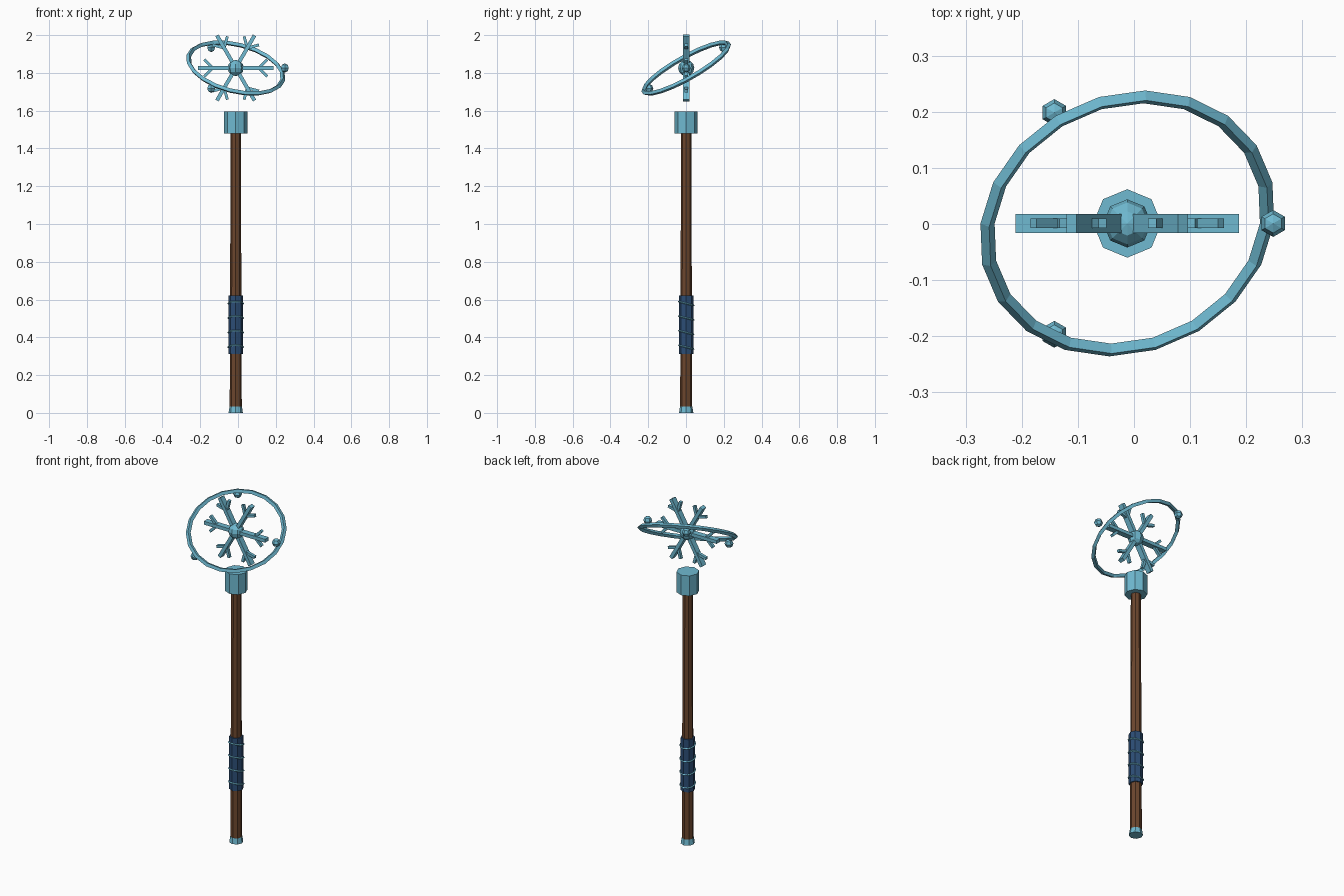
import bpy, bmesh
from math import pi, sin, cos, radians
from mathutils import Matrix, Vector

if "Cube" in bpy.data.objects:
    bpy.data.objects.remove(bpy.data.objects["Cube"], do_unlink=True)


def material(name, rgb):
    m = bpy.data.materials.new(name)
    m.use_nodes = True
    m.diffuse_color = (*rgb, 1)
    m.node_tree.nodes["Principled BSDF"].inputs["Base Color"].default_value = (*rgb, 1)
    return m


ICE = material("ice_blue", (0.16, 0.49, 0.64))
WOOD = material("brown_wood", (0.15, 0.062, 0.027))
WRAP = material("navy_wrap", (0.025, 0.075, 0.18))

AXIS = Vector((-0.012, 0.001, 0))
HEAD = AXIS + Vector((0, 0, 1.826))
TILT = 0.5


def finish(name, bm, mat, matrix):
    mesh = bpy.data.meshes.new(name)
    bm.to_mesh(mesh)
    bm.free()
    mesh.materials.append(mat)
    ob = bpy.data.objects.new(name, mesh)
    ob.matrix_world = matrix
    bpy.context.collection.objects.link(ob)
    return ob


def rod(name, mat, z0, z1, r0, r1):
    bm = bmesh.new()
    bmesh.ops.create_cone(bm, cap_ends=True, segments=8, radius1=r0, radius2=r1, depth=z1 - z0)
    finish(name, bm, mat, Matrix.Translation(AXIS + Vector((0, 0, (z0 + z1) / 2))))


def ball(name, centre, r, segments, rings):
    bm = bmesh.new()
    bmesh.ops.create_uvsphere(bm, u_segments=segments, v_segments=rings, radius=r)
    finish(name, bm, ICE, Matrix.Translation(centre))


def ring(name, centre, rot, major, minor, segments):
    # Square-section hoop, standing on its edges
    bm = bmesh.new()
    loops = []
    for i in range(segments):
        a = 2 * pi * i / segments
        loops.append([bm.verts.new(((major + minor * cos(b)) * cos(a),
                                    (major + minor * cos(b)) * sin(a), minor * sin(b)))
                      for b in (0, pi / 2, pi, 3 * pi / 2)])
    for i, here in enumerate(loops):
        there = loops[(i + 1) % segments]
        for j in range(4):
            k = (j + 1) % 4
            bm.faces.new((here[j], there[j], there[k], here[k]))
    finish(name, bm, ICE, Matrix.Translation(centre) @ rot)


def add_bar(bm, start, angle, length, depth, width):
    # Box running from start along angle in the XZ plane
    m = (Matrix.Translation(start) @ Matrix.Rotation(-angle, 4, 'Y')
         @ Matrix.Translation((length / 2, 0, 0))
         @ Matrix.Diagonal((length, depth, width, 1)))
    bmesh.ops.create_cube(bm, size=1, matrix=m)


# Staff
rod("foot_cap", ICE, 0, 0.033, 0.038, 0.033)
rod("shaft", WOOD, 0.03, 1.49, 0.032, 0.027)
rod("grip_wrap", WRAP, 0.313, 0.622, 0.038, 0.038)
rod("collar", ICE, 1.478, 1.596, 0.061, 0.061)

# Tilted cords around the grip
for i in range(4):
    ring(f"grip_cord_{i + 1}", AXIS + Vector((0, 0, 0.348 + 0.077 * i)),
         Matrix.Rotation(-0.25, 4, 'X'), 0.041, 0.0045, 12)

# Floating snowflake with a pair of twigs on each arm
ball("snowflake_hub", HEAD, 0.043, 8, 6)
for i in range(6):
    bm = bmesh.new()
    a = i * pi / 3
    add_bar(bm, Vector(), a, 0.199, 0.034, 0.02)
    fork = Vector((cos(a), 0, sin(a))) * 0.122
    for side in (-1, 1):
        add_bar(bm, fork, a + side * radians(45), 0.064, 0.017, 0.015)
    finish(f"snowflake_arm_{i + 1}", bm, ICE, Matrix.Translation(HEAD))

# Orbit hoop and its three beads
ring("orbit_hoop", HEAD, Matrix.Rotation(0.25, 4, 'Y') @ Matrix.Rotation(TILT, 4, 'X'),
     0.257, 0.013, 20)
for i in range(3):
    a = i * 2 * pi / 3
    spot = Matrix.Rotation(TILT, 3, 'X') @ Vector((cos(a), sin(a), 0)) * 0.26
    ball(f"orbit_bead_{i + 1}", HEAD + spot, 0.024, 6, 4)
